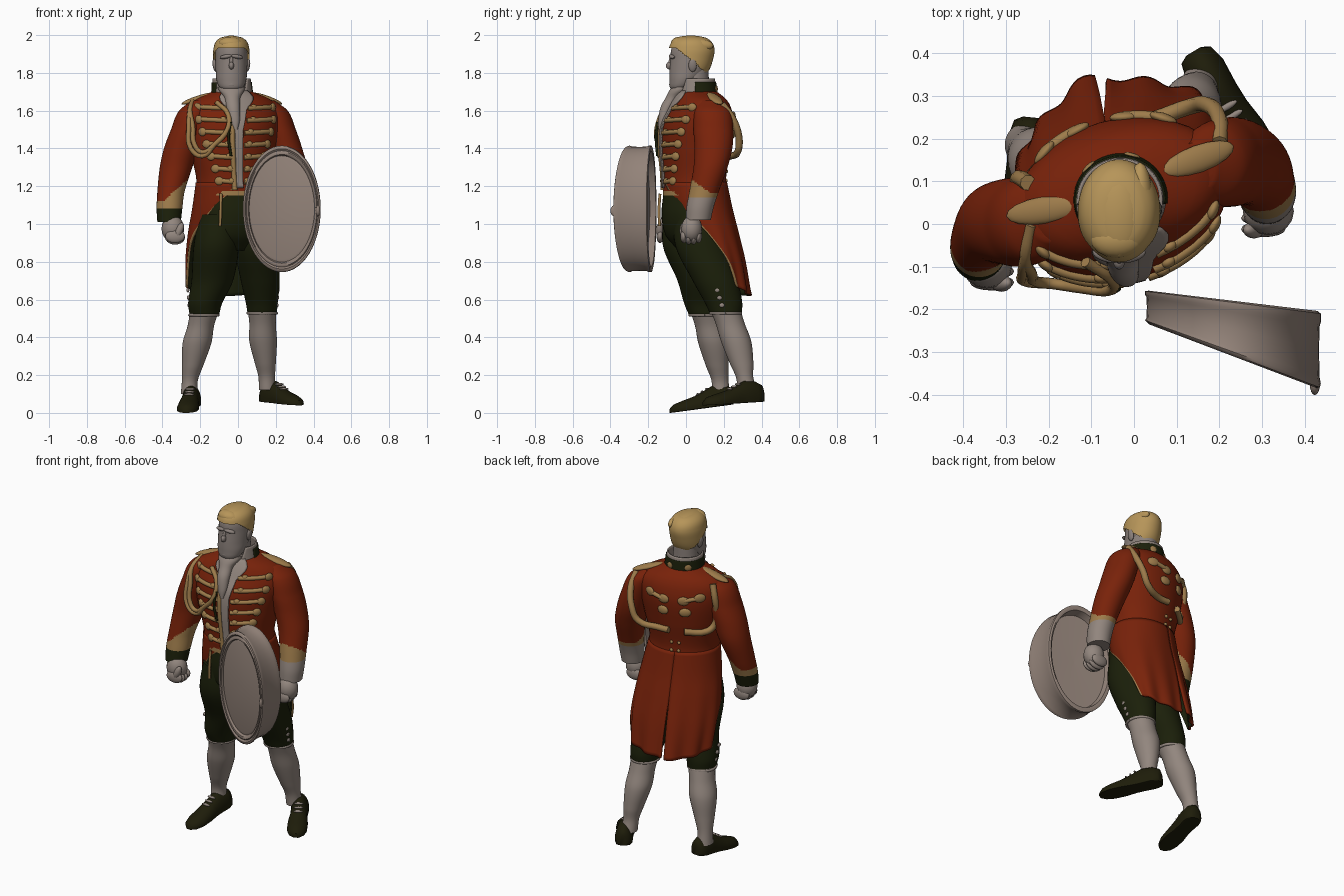
import bpy, bmesh, math
from mathutils import Vector

if "Cube" in bpy.data.objects:
    bpy.data.objects.remove(bpy.data.objects["Cube"])

def mat(name, r, g, b):
    m = bpy.data.materials.new(name)
    m.diffuse_color = (r, g, b, 1)
    m.use_nodes = True
    m.node_tree.nodes["Principled BSDF"].inputs["Base Color"].default_value = m.diffuse_color
    return m

RED = mat("coat_red", 0.19, 0.016, 0.003)
GOLD = mat("braid_gold", 0.34, 0.20, 0.07)
HAIR = mat("hair_blond", 0.47, 0.30, 0.10)
GREEN = mat("dark_green", 0.011, 0.014, 0.003)
SHOE = mat("shoe_dark", 0.013, 0.012, 0.003)
SKIN = mat("skin_grey", 0.255, 0.215, 0.195)
LINEN = mat("linen_grey", 0.29, 0.24, 0.21)
SHIELD = mat("shield_grey", 0.29, 0.225, 0.19)

def finish(name, bm, mats, rule=None):
    bmesh.ops.recalc_face_normals(bm, faces=bm.faces)
    for f in bm.faces:
        f.smooth = True
        if rule:
            f.material_index = rule(f.calc_center_median())
    me = bpy.data.meshes.new(name)
    bm.to_mesh(me)
    bm.free()
    for m in mats:
        me.materials.append(m)
    ob = bpy.data.objects.new(name, me)
    bpy.context.collection.objects.link(ob)
    bpy.context.view_layer.objects.active = ob
    ob.select_set(True)
    bpy.ops.object.shade_smooth_by_angle(angle=math.radians(50))
    ob.select_set(False)
    return ob

def sample(secs, z):
    # smooth interpolation of (z, cx, cy, rx, ry) sections
    z = min(max(z, secs[0][0]), secs[-1][0])
    i = max(k for k in range(len(secs) - 1) if secs[k][0] <= z)
    def slope(k, c):
        a, b = secs[max(k - 1, 0)], secs[min(k + 1, len(secs) - 1)]
        return (b[c] - a[c]) / (b[0] - a[0])
    p, q = secs[i], secs[i + 1]
    h = q[0] - p[0]
    t = (z - p[0]) / h
    return [(2*t**3 - 3*t*t + 1)*p[c] + (t**3 - 2*t*t + t)*h*slope(i, c)
            + (3*t*t - 2*t**3)*q[c] + (t**3 - t*t)*h*slope(i + 1, c) for c in range(1, 5)]

def point(secs, yaw, deg, z, off=0.0):
    cx, cy, rx, ry = sample(secs, z)
    a = math.radians(deg)
    x, y = (max(rx, .004) + off)*math.cos(a), (max(ry, .004) + off)*math.sin(a)
    return Vector((cx + x*math.cos(yaw) - y*math.sin(yaw), cy + x*math.sin(yaw) + y*math.cos(yaw), z))

def skin(bm, rings, closed=True, caps=True):
    vs = [[bm.verts.new(p) for p in r] for r in rings]
    n = len(vs[0])
    for a, b in zip(vs, vs[1:]):
        for i in range(n if closed else n - 1):
            bm.faces.new((a[i], a[(i+1) % n], b[(i+1) % n], b[i]))
    if caps:
        bm.faces.new(vs[0])
        bm.faces.new(vs[-1])

def steps(a, b, n):
    return [a + (b - a)*i/n for i in range(n + 1)]

def loft(name, secs, mats, yaw=0, rule=None, off=0, n=36, dz=.012):
    bm = bmesh.new()
    z0, z1 = secs[0][0], secs[-1][0]
    skin(bm, [[point(secs, yaw, 360*i/n, z, off) for i in range(n)]
              for z in steps(z0, z1, max(4, int((z1 - z0)/dz)))])
    return finish(name, bm, mats, rule)

def patch(name, secs, yaw, a0, a1, z0, z1, off, mats, rule=None, n=16, nz=30, thick=.008, rise=0, pleat=0):
    # sheet on a lofted surface between two angle functions; rise lifts the lower outer corner
    bm = bmesh.new()
    rings = []
    for z in steps(z0, z1, nz):
        low, ring = (z1 - z)/(z1 - z0), []
        for i, a in enumerate(steps(a0(z), a1(z), n)):
            wave = pleat*low*low*(3.5*math.exp(-((a - 98)/20)**2) + math.cos(math.radians(a*11)))
            ring.append(point(secs, yaw, a, z + rise*(i/n)**2*low, off + wave))
        rings.append(ring)
    skin(bm, rings, False, False)
    ob = finish(name, bm, mats, rule)
    so = ob.modifiers.new("thickness", 'SOLIDIFY')
    so.thickness, so.offset = thick, 0
    return ob

def ball(name, c, s, m, rot=(0, 0, 0)):
    bm = bmesh.new()
    bmesh.ops.create_uvsphere(bm, u_segments=16, v_segments=10, radius=1)
    ob = finish(name, bm, [m])
    ob.location, ob.scale, ob.rotation_euler = c, s, rot

def cord(name, pts, r, m):
    cu = bpy.data.curves.new(name, 'CURVE')
    cu.dimensions, cu.bevel_depth, cu.bevel_resolution = '3D', r, 2
    cu.use_fill_caps = True
    cu.resolution_u = 4
    sp = cu.splines.new('BEZIER')
    sp.bezier_points.add(len(pts) - 1)
    for b, p in zip(sp.bezier_points, pts):
        b.co = p
        b.handle_left_type = b.handle_right_type = 'AUTO'
    cu.materials.append(m)
    bpy.context.collection.objects.link(bpy.data.objects.new(name, cu))

# coat body
YAW = 0.28
TORSO = [(1.15, -.02, .05, .205, .17), (1.25, -.025, .045, .2, .165), (1.4, -.03, .05, .232, .182),
         (1.53, -.03, .06, .255, .185), (1.61, -.03, .072, .25, .16), (1.66, -.03, .072, .205, .135),
         (1.695, -.03, .065, .12, .105), (1.71, -.03, .06, .085, .09)]
loft("coat_body", TORSO, [RED, GOLD], YAW, lambda c: int(c.z < 1.175 and c.y < .05))
T = lambda deg, z, off=.004: point(TORSO, YAW, deg, z, off)

# coat tails: two rear panels with cutaway front edges and a back slit
TAIL = [(.62, -.035, .19, .232, .13), (.8, -.03, .15, .245, .145), (.95, -.025, .105, .238, .16), (1.08, -.02, .068, .22, .168),
        (1.22, -.023, .046, .197, .163)]
EDGE = [(.62, 78, 0, 0, 0), (.8, 93, 0, 0, 0), (.95, 114, 0, 0, 0), (1.08, 142, 0, 0, 0), (1.22, 178, 0, 0, 0)]
for side in (-1, 1):
    inner = lambda z, s=side: 90 + s*max(0, (1.0 - z)*7)
    outer = lambda z, s=side: 90 + s*sample(EDGE, z)[0]
    ob = patch("coat_tail", TAIL, YAW, inner, outer, .62, 1.22, 0, [RED, GOLD, GREEN], n=30, rise=.05, pleat=.009)
    for p in ob.data.polygons:
        p.material_index = int(p.index % 30 == 29)
    so = ob.modifiers[0]
    so.thickness, so.material_offset = .012, 2
    # make the green lining face inward
    p = ob.data.polygons[15]
    if p.normal.dot(p.center - Vector((-.03, .15, p.center.z))) < 0:
        ob.data.flip_normals()

# breeches
loft("breeches_seat", [(.86, -.02, .06, .11, .1), (.94, -.02, .045, .18, .15), (1.05, -.01, .035, .192, .162),
     (1.17, -.015, .04, .185, .156)], [GREEN], YAW)
loft("breeches_leg_right", [(.52, -.178, .1, .078, .085), (.58, -.174, .09, .09, .1), (.7, -.136, .07, .11, .115),
     (.88, -.115, .012, .12, .133), (1.05, -.1, .005, .105, .125)], [GREEN])
loft("breeches_leg_left", [(.53, .128, .21, .078, .085), (.58, .126, .2, .084, .098), (.7, .118, .155, .103, .12),
     (.88, .095, .08, .115, .135), (1.05, .08, .06, .105, .125)], [GREEN])
# stockings
loft("stocking_right", [(.1, -.258, .185, .045, .05), (.17, -.255, .18, .042, .045), (.25, -.24, .165, .056, .06),
     (.37, -.217, .145, .076, .08), (.46, -.197, .125, .07, .077), (.53, -.18, .105, .075, .08)], [LINEN])
loft("stocking_left", [(.12, .155, .325, .045, .05), (.19, .152, .31, .044, .046), (.26, .145, .295, .055, .062),
     (.38, .133, .265, .073, .08), (.47, .13, .235, .07, .077), (.54, .128, .21, .075, .08)], [LINEN])
for x, y, z in [(-.18, .1, .518), (.128, .21, .528)]:
    cord("knee_band", [Vector((x + .076*math.cos(a), y + .08*math.sin(a), z)) for a in steps(0, math.tau, 12)], .008, LINEN)
for s, x, y in ((1, .207, .19), (-1, -.26, .085)):
    for z in (.57, .61, .65):
        ball("knee_button", (x - s*(.57 - z)*.07, y - (z - .57)*.3, z), (.008, .014, .012), LINEN)

# shoes
def shoe(name, heel, toe):
    h, t = Vector(heel), Vector(toe)
    d = (t - h).normalized()
    s = Vector((-d.y, d.x, 0)).normalized()
    rings = []
    for u, w, up in [(0, .02, .06), (.03, .04, .09), (.14, .05, .11), (.32, .047, .115), (.45, .048, .095),
                     (.62, .056, .07), (.8, .056, .055), (.93, .042, .043), (1, .015, .025)]:
        c = h.lerp(t, u)
        rings.append([c + s*w*math.cos(a) + Vector((0, 0, up*max(0, .22 + .78*math.sin(a)))) for a in steps(0, math.tau*23/24, 23)])
    bm = bmesh.new()
    skin(bm, rings)
    finish(name, bm, [SHOE])
    for u, up in ((.42, .1), (.49, .088), (.56, .078)):
        ball(name + "_lace", h.lerp(t, u) + Vector((0, 0, up)), (.028, .008, .007), LINEN, (0, 0, math.atan2(s.y, s.x)))
shoe("shoe_right", (-.24, .25, .045), (-.275, -.085, 0))
shoe("shoe_left", (.14, .405, .06), (.325, .095, .04))

# sleeves with cuffs
loft("sleeve_right", [(1.01, -.365, -.07, .062, .064), (1.08, -.363, -.055, .068, .07), (1.17, -.355, -.03, .072, .078),
     (1.3, -.328, .0, .086, .092), (1.4, -.3, .005, .092, .1), (1.5, -.265, .005, .09, .105),
     (1.6, -.23, .01, .082, .095), (1.655, -.19, .02, .05, .06)], [RED, GOLD, GREEN], 0,
     lambda c: 2 if c.z < 1.085 else int(c.z < 1.125 + max(0, c.x + .39)*.9), n=48, dz=.008)
loft("sleeve_left", [(1.02, .312, .065, .062, .066), (1.09, .312, .075, .068, .072), (1.17, .305, .095, .072, .078),
     (1.3, .283, .13, .084, .09), (1.4, .252, .145, .088, .1), (1.5, .22, .145, .086, .105),
     (1.6, .183, .14, .08, .095), (1.655, .14, .13, .05, .06)], [RED, GOLD, LINEN], 0,
     lambda c: 2 if c.z < 1.14 else int(c.z < 1.165 + max(0, .13 - c.y)*.7), n=48, dz=.008)
# fists
for name, x, y, z in [("right", -.345, -.095, .965), ("left", .315, .03, .965)]:
    s = 1 if x < 0 else -1
    ball("palm_" + name, (x, y, z + .01), (.06, .056, .07), LINEN)
    for i in range(4):
        ball("finger_" + name, (x + s*.012, y - .042 + i*.026, z - .03 - (.008 if i in (1, 2) else 0)), (.052, .019, .036), LINEN)
    ball("thumb_" + name, (x + s*.034, y - .044, z), (.02, .02, .045), LINEN, (0, s*.4, 0))

# neck and head
loft("neck", [(1.64, -.03, .06, .08, .08), (1.72, -.033, .045, .075, .078), (1.82, -.035, .045, .068, .075)], [SKIN])
HEAD = [(1.705, -.035, -.04, .03, .025), (1.718, -.035, -.032, .058, .052), (1.76, -.035, -.008, .078, .08),
        (1.81, -.035, .012, .083, .099), (1.87, -.035, .025, .085, .107), (1.92, -.035, .03, .083, .109),
        (1.96, -.035, .03, .07, .092), (1.983, -.035, .03, .04, .055), (1.988, -.035, .03, .01, .01)]
loft("head", HEAD, [SKIN], dz=.008)
F = lambda x, z, d=0: Vector((-.035 + x, -.075 - d, z))
ball("nose", F(0, 1.838, .012), (.014, .02, .02), SKIN, (-.3, 0, 0))
ball("nose_bridge", F(0, 1.862, .004), (.01, .013, .032), SKIN, (-.2, 0, 0))
ball("mouth", F(0, 1.785, .001), (.026, .011, .009), SKIN)
ball("chin", F(0, 1.738, -.008), (.034, .022, .022), SKIN)
for s in (-1, 1):
    ball("brow", F(s*.03, 1.886, .0), (.034, .014, .011), SKIN, (0, s*.15, s*.3))
    ball("ear", (-.035 + s*.087, .035, 1.84), (.012, .022, .035), SKIN, (0, s*.15, 0))

# hair shell and swept top
bm = bmesh.new()
skin(bm, [[point(HEAD, 0, i*6, z, .012) + Vector((0, 0, .006)) for i in range(60)] for z in steps(1.77, 1.986, 50)])
low = [f for f in bm.faces if f.calc_center_median().z < 1.932 - max(0, f.calc_center_median().y + .05)*.85]
bmesh.ops.delete(bm, geom=low, context='FACES')
finish("hair", bm, [HAIR])
ball("hair_top", (-.035, .025, 1.962), (.062, .105, .036), HAIR)
ball("hair_quiff", (-.04, -.035, 1.957), (.062, .045, .034), HAIR)
ball("hair_side_sweep", (.014, .055, 1.945), (.03, .09, .036), HAIR)

# standing collar, shirt collar and cravat
NECK = [(1.66, -.03, .06, .108, .104), (1.78, -.034, .055, .098, .095)]
patch("coat_collar", NECK, YAW, lambda z: -22, lambda z: 202, 1.665, 1.75, .002, [GREEN, RED],
      lambda c: int(c.z < 1.68), n=30, nz=16)
patch("shirt_collar", NECK, YAW, lambda z: -50 - (1.77 - z)*250, lambda z: 220 + (1.77 - z)*250, 1.69, 1.77, -.002, [LINEN], n=36, nz=8)
for d in (60, 118):
    ball("collar_badge", point(NECK, YAW, d, 1.715, .006), (.02, .006, .018), GOLD, (0, 0, YAW + math.radians(d - 90)))
# the shirt widens from a narrow slit to an open neck
WIDE = lambda z: max(0, z - 1.5)*55 + max(0, z - 1.61)*240
patch("shirt_front", TORSO, YAW, lambda z: -99 - WIDE(z), lambda z: -89 + WIDE(z), 1.19, 1.705, .005, [LINEN], n=14)
loft("cravat", [(1.5, -.012, -.136, .01, .01), (1.55, -.018, -.125, .028, .022), (1.62, -.025, -.1, .036, .034),
                (1.67, -.03, -.065, .042, .042), (1.705, -.033, -.03, .066, .06), (1.725, -.034, .0, .075, .075)], [LINEN])

# front frogging: braid rows with knots at both ends
cord("front_edge_braid", [T(-102, z, .001) for z in steps(1.18, 1.56, 6)], .014, GOLD)
for i in range(7):
    z = 1.222 + i*.065
    span = 24 + i*4
    for s in (-1, 1):
        angs = steps(-94 + s*(7 + max(0, i - 4)*3), -94 + s*(span + 8), 5)
        cord("frog_braid", [T(a, z + .008*j/5, .001) for j, a in enumerate(angs)], .0125, GOLD)
        for q, r in ((angs[-1], .025), (angs[1], .018)):
            ball("frog_knot", T(q, z + .006, .002), (r, .013, r*.9), GOLD, (0, 0, YAW + math.radians(q + 90)))
cord("watch_ribbon", [(-.09, -.138, 1.16), (-.092, -.143, 1.07), (-.095, -.14, .99)], .008, GOLD)

# shoulder straps
for name, p, q in [("right", (-.13, .045, 1.69), (-.29, .02, 1.638)), ("left", (.075, .125, 1.69), (.225, .18, 1.638))]:
    p, q = Vector(p), Vector(q)
    d = q - p
    ball("shoulder_strap_" + name, (p + q)/2, (d.length*.56, .032, .016), GOLD,
         (0, -math.asin(d.z/d.length), math.atan2(d.y, d.x)))

# shoulder cords, chest and back
for k in (0, .02):
    cord("chest_cord", [(-.24, .0, 1.65), (-.255, -.08, 1.6), (-.26 + k, -.115, 1.52), (-.25 + k, -.135, 1.4 + k),
                        (-.19, -.14, 1.36 + k), T(-125, 1.42, .02), T(-108, 1.5, .02), T(-106, 1.58, .02), T(-122, 1.645, .012)], .013, GOLD)
cord("hanging_tassel", [T(-104, 1.54, .024), T(-107, 1.46, .022), T(-105, 1.36, .018)], .007, GREEN)
B = lambda d, z, o=.01: T(90 - d, z, o)
cord("back_cord", [B(-58, 1.64), B(-55, 1.56), B(-60, 1.46), B(-58, 1.385), B(-46, 1.355), B(-14, 1.36)], .019, GOLD)
cord("back_loop", [(.2, .19, 1.635), (.2, .245, 1.56), (.17, .28, 1.46), (.13, .275, 1.385), B(25, 1.36), B(8, 1.36)], .019, GOLD)
for s in (-1, 1):
    for d, z in ((13, 1.55), (15, 1.48), (34, 1.57)):
        ball("back_knot", B(s*d, z, .002), (.034, .013, .026), GOLD, (0, 0, YAW - math.radians(s*d)))
    cord("back_braid", [B(s*13, 1.55, .003), B(s*22, 1.56, .003), B(s*34, 1.57, .003)], .013, GOLD)
    for z in (1.23, 1.28):
        ball("back_button", B(s*6, z, .004), (.01, .008, .01), GOLD)

# oval shield: tapered drum with rims and recessed faces
rings = []
for s, d, inset in [(.02, 0, .014), (.8, 0, .014), (.84, 0, .018), (.86, 0, .004), (.9, 0, .002), (.92, 0, .008), (.95, 0, 0),
                    (.99, 0, .004), (1, .08, 0), (.985, .16, 0), (.98, .5, 0), (.985, .8, 0), (1, .86, 0), (1, .97, 0),
                    (.96, 1, 0), (.91, .97, 0), (.88, .6, 0), (.02, .55, 0)]:
    ring = []
    for i in range(56):
        a = math.tau*i/56
        dx, dz = .206*s*math.cos(a), .335*s*math.sin(a)
        front, back = -.31 - .38*dx, -.18 - .12*dx
        ring.append(Vector((.232 + dx, front + (back - front)*d + inset, 1.08 + dz)))
    rings.append(ring)
bm = bmesh.new()
skin(bm, rings)
finish("shield", bm, [SHIELD])
ball("shield_stud", (.424, -.375, 1.07), (.012, .026, .03), SHIELD)
